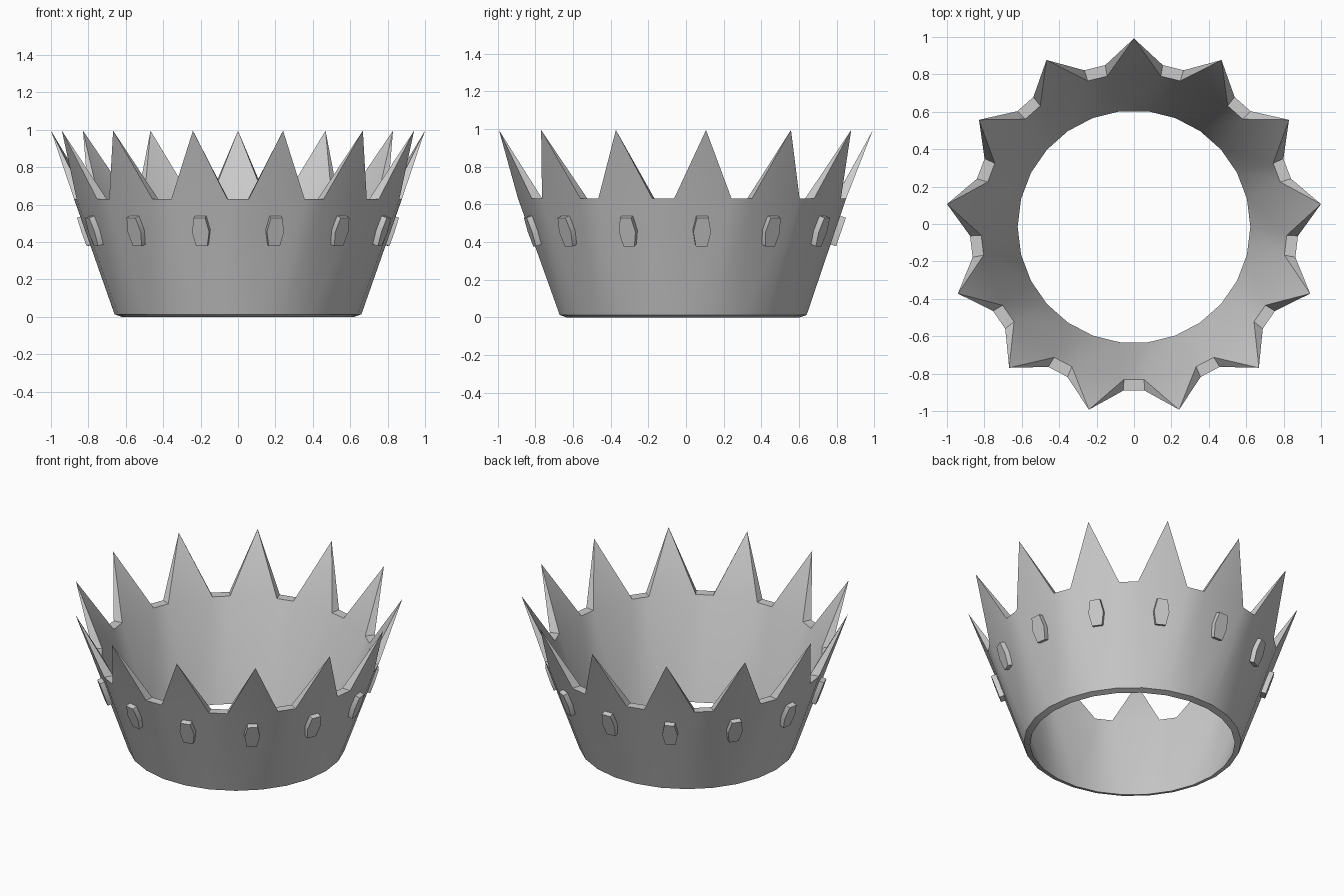
import bpy, bmesh
from math import sin, cos, pi, radians, atan
from mathutils import Vector, Matrix

if "Cube" in bpy.data.objects:
    bpy.data.objects.remove(bpy.data.objects["Cube"])

N = 13                 # number of points on the crown
CY = -0.015            # ring centre, so the bounds are centred
STEP = 2 * pi / N


def at(r, a, z):
    """Point at radius r and angle a, measured from the front (-y)."""
    return Vector((r * sin(a), CY - r * cos(a), z))


def finish(bm, name):
    bmesh.ops.recalc_face_normals(bm, faces=bm.faces)
    me = bpy.data.meshes.new(name)
    bm.to_mesh(me)
    bm.free()
    ob = bpy.data.objects.new(name, me)
    bpy.context.collection.objects.link(ob)
    bpy.ops.object.select_all(action='DESELECT')
    ob.select_set(True)
    bpy.context.view_layer.objects.active = ob
    bpy.ops.object.shade_smooth_by_angle(angle=radians(25))
    return ob


# Flared band with pointed tips: each notch owns two columns of vertices
bm = bmesh.new()
LOW, TOP = pi / (2 * N) * 1.0, radians(3.75)
LOW = STEP / 4
cols, tips = [], []
for i in range(N):
    for s in (-1, 1):
        lo, hi = i * STEP + s * LOW, i * STEP + s * TOP
        cols.append([bm.verts.new(p) for p in (
            at(0.66, lo, 0.013), at(0.878, hi, 0.63),
            at(0.818, hi, 0.63), at(0.622, lo, 0.0))])
    tips.append(bm.verts.new(at(1.007, (i + 0.5) * STEP, 0.995)))

for j in range(2 * N):
    a, b = cols[j], cols[(j + 1) % (2 * N)]
    bm.faces.new((a[0], b[0], b[1], a[1]))      # outer wall
    bm.faces.new((a[2], b[2], b[3], a[3]))      # inner wall
    bm.faces.new((a[3], b[3], b[0], a[0]))      # bottom rim
    if j % 2 == 0:
        bm.faces.new((a[1], b[1], b[2], a[2]))  # notch floor
    else:
        t = tips[j // 2]                        # pointed tip
        for p, q in ((a[1], b[1]), (b[1], b[2]), (b[2], a[2]), (a[2], a[1])):
            bm.faces.new((p, q, t))
finish(bm, "crown_band")

# Hexagonal studs lying on the sloped wall below each tip
bm = bmesh.new()
outline = [(-0.031, 0.08), (0.031, 0.08), (0.047, 0.0),
           (0.031, -0.08), (-0.031, -0.08), (-0.047, 0.0)]
tilt = atan(0.34)
for i in range(N):
    a = (i + 0.5) * STEP
    out = at(1, a, 0) - at(0, a, 0)
    side = Vector((cos(a), sin(a), 0))
    up = out * sin(tilt) + Vector((0, 0, cos(tilt)))
    normal = out * cos(tilt) - Vector((0, 0, sin(tilt)))
    centre = at(0.809, a, 0.463)
    back, front = [[bm.verts.new(centre + side * u + up * v + normal * d)
                    for u, v in outline] for d in (-0.015, 0.03)]
    bm.faces.new(front)
    bm.faces.new(back[::-1])
    for k in range(6):
        m = (k + 1) % 6
        bm.faces.new((back[k], back[m], front[m], front[k]))
finish(bm, "studs")
